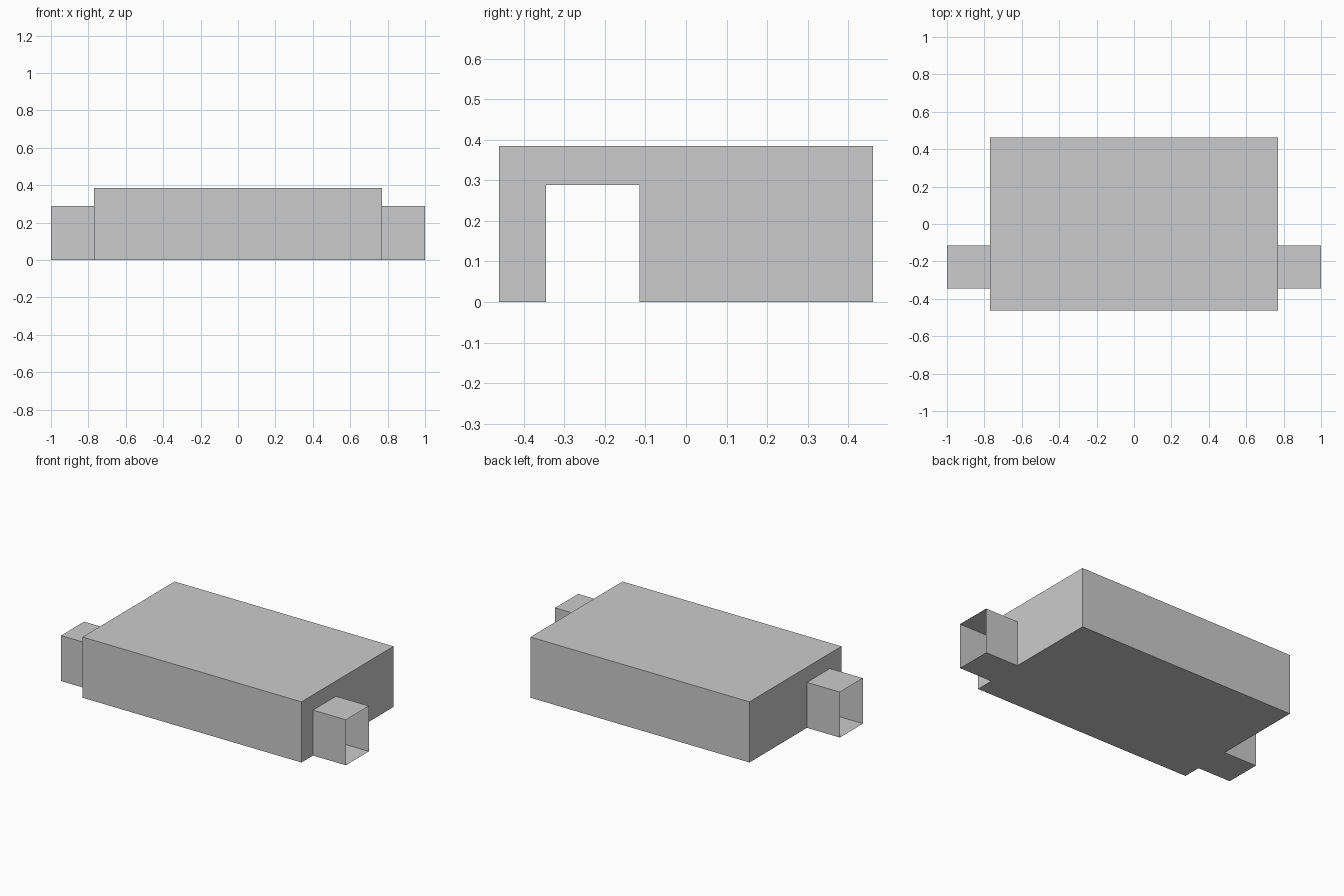
import bpy
import bmesh

if "Cube" in bpy.data.objects:
    bpy.data.objects.remove(bpy.data.objects["Cube"])

HX, HY, HZ = 0.769, 0.4615, 0.385      # main housing half length, half depth, height
Y0, Y1, DZ = -0.346, -0.115, 0.2885    # duct opening: front, back, height
END = 1.0                              # outer end of the ducts


def loop_at(bm, profile, x):
    return [bm.verts.new((x, y, z)) for y, z in profile]


def tube(bm, a, b):
    """Open shell between two matching vertex loops."""
    n = len(a)
    for i in range(n):
        j = (i + 1) % n
        bm.faces.new((a[i], a[j], b[j], b[i]))


def finish(bm, name):
    bmesh.ops.recalc_face_normals(bm, faces=bm.faces)
    mesh = bpy.data.meshes.new(name)
    bm.to_mesh(mesh)
    bm.free()
    obj = bpy.data.objects.new(name, mesh)
    bpy.context.collection.objects.link(obj)
    return obj


# Housing: hollow box whose end walls are notched for the ducts
outer = [(-HY, 0), (Y0, 0), (Y1, 0), (HY, 0), (HY, HZ), (-HY, HZ)]
bm = bmesh.new()
ends = [loop_at(bm, outer, s * HX) for s in (-1, 1)]
tube(bm, *ends)
for s, v in zip((-1, 1), ends):
    top = loop_at(bm, [(Y0, DZ), (Y1, DZ)], s * HX)
    bm.faces.new((v[0], v[1], top[0], top[1], v[2], v[3], v[4], v[5]))
finish(bm, "housing")

# Open square ducts at both ends
duct = [(Y0, 0), (Y1, 0), (Y1, DZ), (Y0, DZ)]
for s, name in ((-1, "left_duct"), (1, "right_duct")):
    bm = bmesh.new()
    tube(bm, loop_at(bm, duct, s * HX), loop_at(bm, duct, s * END))
    finish(bm, name)
